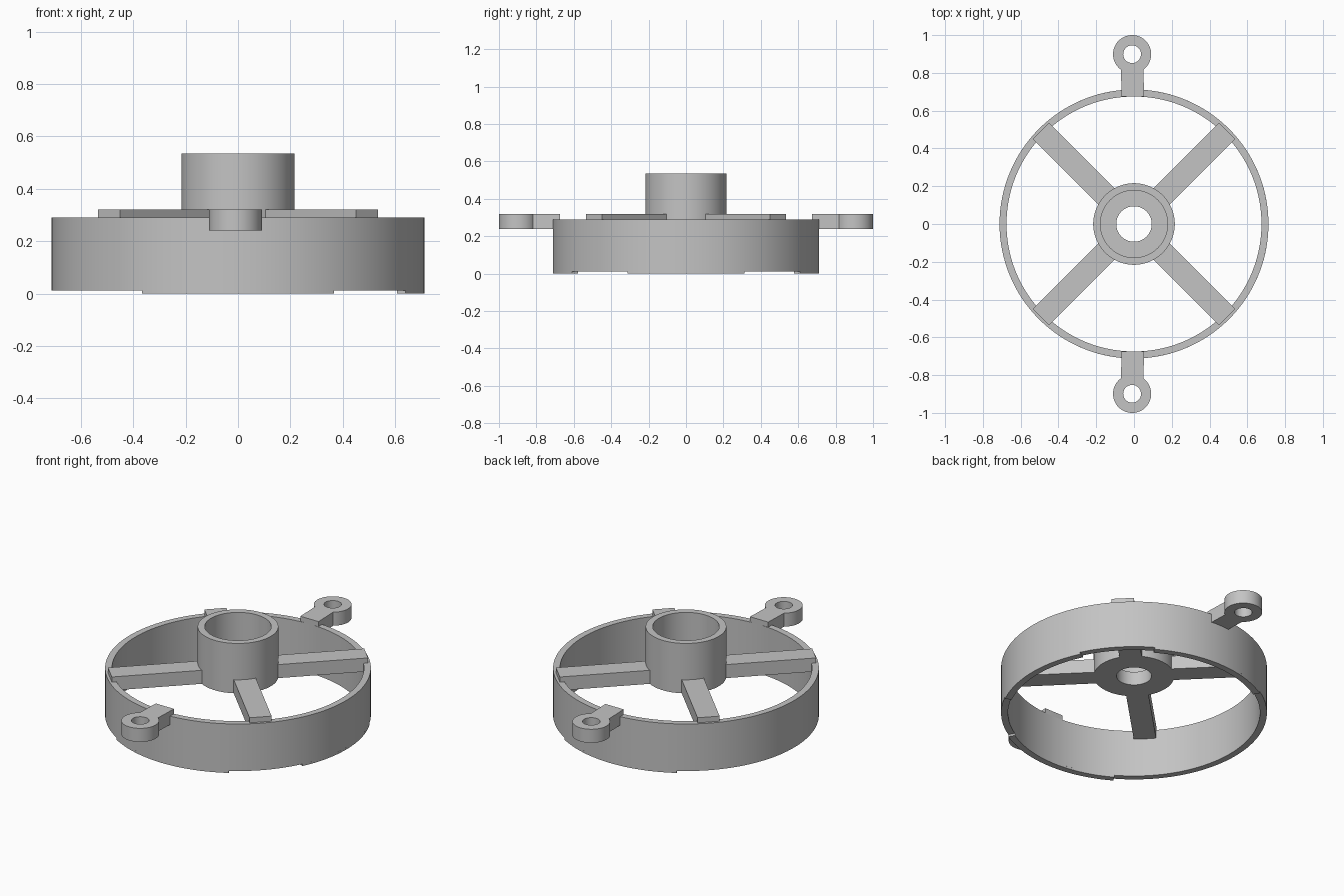
import bpy
import bmesh
from math import cos, sin, radians

cube = bpy.data.objects.get("Cube")
if cube:
    bpy.data.objects.remove(cube)

GREY = (0.55, 0.55, 0.55, 1)
grey = bpy.data.materials.new("light grey")
grey.use_nodes = True
grey.diffuse_color = GREY
grey.node_tree.nodes["Principled BSDF"].inputs["Base Color"].default_value = GREY


def arc(radius, start=0, end=360, centre=(0, 0), steps=128):
    """Points along an arc, in degrees; a full circle drops its repeated end."""
    count = steps if end - start == 360 else steps + 1
    angles = [radians(start + (end - start) * i / steps) for i in range(count)]
    return [(centre[0] + radius * cos(a), centre[1] + radius * sin(a)) for a in angles]


def plate(name, loops, bottom, top):
    """Extrude closed outlines (inner loops become holes) between two heights."""
    curve = bpy.data.curves.new(name, "CURVE")
    curve.dimensions = "2D"
    curve.fill_mode = "BOTH"
    curve.extrude = (top - bottom) / 2
    for loop in loops:
        spline = curve.splines.new("POLY")
        spline.points.add(len(loop) - 1)
        for point, (x, y) in zip(spline.points, loop):
            point.co = (x, y, 0, 1)
        spline.use_cyclic_u = True
    helper = bpy.data.objects.new(name + " outline", curve)
    mesh = bpy.data.meshes.new_from_object(helper)
    bpy.data.objects.remove(helper)
    bpy.data.curves.remove(curve)

    bm = bmesh.new()
    bm.from_mesh(mesh)
    bmesh.ops.remove_doubles(bm, verts=bm.verts, dist=1e-5)
    bmesh.ops.translate(bm, verts=bm.verts, vec=(0, 0, (bottom + top) / 2))
    bmesh.ops.recalc_face_normals(bm, faces=bm.faces)
    bm.to_mesh(mesh)
    bm.free()
    mesh.shade_smooth()
    mesh.set_sharp_from_angle(angle=radians(30))
    mesh.materials.clear()
    mesh.materials.append(grey)
    obj = bpy.data.objects.new(name, mesh)
    bpy.context.collection.objects.link(obj)
    return obj


RIM_OUT, RIM_IN = 0.712, 0.675
HUB_OUT, HUB_IN, BORE = 0.216, 0.178, 0.094
LOW, HIGH = 0.24, 0.32      # shared heights of arms, lugs and hub floor
STEP = 0.012                # height of the raised feet under the rim

# Outer rim, with shallow feet below it
plate("rim", [arc(RIM_OUT), arc(RIM_IN)], STEP, 0.29)
for name, start, end in (("left_foot", -26, 26), ("back_foot", 59, 121), ("front_foot", 239, 301)):
    outline = arc(RIM_OUT, start, end, steps=24) + arc(RIM_IN, start, end, steps=24)[::-1]
    plate(name, [outline], 0, STEP)

# Hub cup with a bored floor
plate("hub_wall", [arc(HUB_OUT), arc(HUB_IN)], LOW, 0.535)
plate("hub_floor", [arc(HUB_IN), arc(BORE, steps=64)], LOW, HIGH)

# Four diagonal arms
for i in range(4):
    arm = plate(f"arm_{i + 1}", [[(0.205, -0.06), (0.697, -0.06), (0.697, 0.06), (0.205, 0.06)]], LOW, HIGH)
    arm.rotation_euler.z = radians(45 + 90 * i)

# Mounting lugs at front and back, each a tongue ending in an eye
eye = (-0.01, 0.899)
tongue = arc(0.101, -54, 234, eye, 64) + [(-0.065, RIM_IN), (0.054, RIM_IN)]
hole = arc(0.047, centre=eye, steps=48)
for name, side in (("back_lug", 1), ("front_lug", -1)):
    plate(name, [[(x, side * y) for x, y in loop] for loop in (tongue, hole)], LOW, HIGH)
